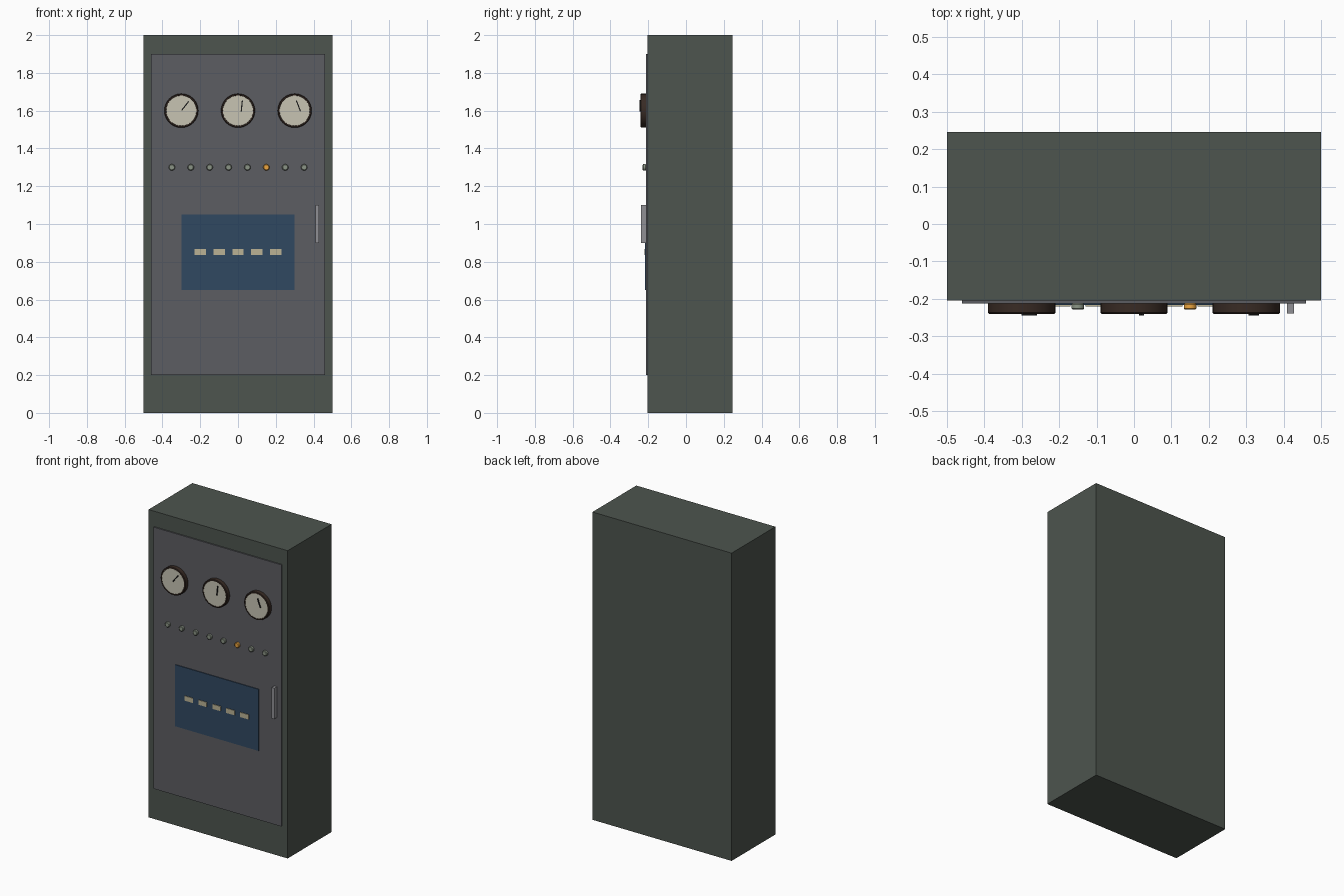
import bpy, bmesh
from math import radians, cos, sin, tau
from mathutils import Matrix

if "Cube" in bpy.data.objects:
    bpy.data.objects.remove(bpy.data.objects["Cube"])


def material(name, rgb):
    m = bpy.data.materials.new(name)
    m.diffuse_color = (*rgb, 1)
    m.use_nodes = True
    m.node_tree.nodes["Principled BSDF"].inputs["Base Color"].default_value = m.diffuse_color
    return m


GREEN = material("cabinet_green", (0.075, 0.09, 0.077))
SLATE = material("door_slate", (0.107, 0.11, 0.122))
BLUE = material("screen_blue", (0.03, 0.065, 0.12))
CREAM = material("dial_cream", (0.57, 0.55, 0.45))
BROWN = material("bezel_brown", (0.04, 0.024, 0.018))
BLACK = material("needle_black", (0.01, 0.01, 0.01))
LAMP_OFF = material("lamp_off", (0.26, 0.3, 0.24))
LAMP_ON = material("lamp_orange", (0.85, 0.38, 0.05))
BAR = material("bar_tan", (0.5, 0.45, 0.3))
STEEL = material("handle_steel", (0.28, 0.28, 0.3))


def finish(name, bm, mat):
    bmesh.ops.recalc_face_normals(bm, faces=bm.faces)
    me = bpy.data.meshes.new(name)
    bm.to_mesh(me)
    bm.free()
    me.materials.append(mat)
    ob = bpy.data.objects.new(name, me)
    bpy.context.collection.objects.link(ob)
    return ob


def box(name, x, y, z, mat, tilt=0):
    """Box from (min, max) ranges, optionally tilted clockwise about its centre."""
    bm = bmesh.new()
    bmesh.ops.create_cube(bm, size=1)
    size = [b - a for a, b in (x, y, z)]
    bmesh.ops.scale(bm, vec=size, verts=bm.verts)
    ob = finish(name, bm, mat)
    ob.location = [(a + b) / 2 for a, b in (x, y, z)]
    ob.rotation_euler.y = radians(tilt)
    return ob


def lathe(name, profile, x, z, mat, sides=32):
    """Solid turned about the y axis from (radius, y) points, capped at both ends."""
    bm = bmesh.new()
    rings = [[bm.verts.new((x + r * cos(tau * i / sides), y, z + r * sin(tau * i / sides)))
              for i in range(sides)] for r, y in profile]
    for a, b in zip(rings, rings[1:]):
        for i in range(sides):
            j = (i + 1) % sides
            bm.faces.new((a[i], a[j], b[j], b[i]))
    bm.faces.new(rings[0])
    bm.faces.new(rings[-1])
    ob = finish(name, bm, mat)
    bpy.context.view_layer.objects.active = ob
    ob.select_set(True)
    bpy.ops.object.shade_smooth_by_angle(angle=radians(30))
    ob.select_set(False)
    return ob


FRONT = -0.204   # cabinet front
DOOR = -0.212    # door front

# Cabinet, door and handle
box("cabinet", (-0.5, 0.5), (FRONT, 0.246), (0, 2), GREEN)
box("door", (-0.46, 0.46), (DOOR, FRONT + 0.01), (0.2, 1.9), SLATE)
box("door_handle", (0.409, 0.428), (-0.239, DOOR + 0.002), (0.9, 1.1), STEEL)

# Gauges: bezel, dial face and needle
for i, (x, tilt) in enumerate([(-0.3, 38), (0, 6), (0.3, -21)], 1):
    lathe(f"gauge_bezel_{i}", [(0.09, DOOR + 0.002), (0.09, -0.237), (0.087, -0.24),
                               (0.081, -0.24), (0.079, -0.236)], x, 1.6, BROWN)
    lathe(f"gauge_dial_{i}", [(0.08, -0.23), (0.08, -0.239)], x, 1.6, CREAM)
    box(f"gauge_needle_{i}", (x + 0.017, x + 0.023), (-0.245, -0.238),
        (1.595, 1.655), BLACK, tilt)

# Row of indicator lamps, one lit
for i in range(8):
    lathe(f"indicator_lamp_{i + 1}", [(0.013, DOOR + 0.002), (0.017, -0.215), (0.017, -0.226),
                                      (0.013, -0.229)],
          -0.35 + 0.1 * i, 1.3, LAMP_ON if i == 5 else LAMP_OFF, 16)

# Screen with a row of bars
box("screen", (-0.3, 0.3), (-0.217, DOOR + 0.002), (0.65, 1.05), BLUE)
for i in range(5):
    x = -0.2 + 0.1 * i
    box(f"screen_bar_{i + 1}", (x - 0.03, x + 0.03), (-0.221, -0.215), (0.837, 0.868), BAR)
